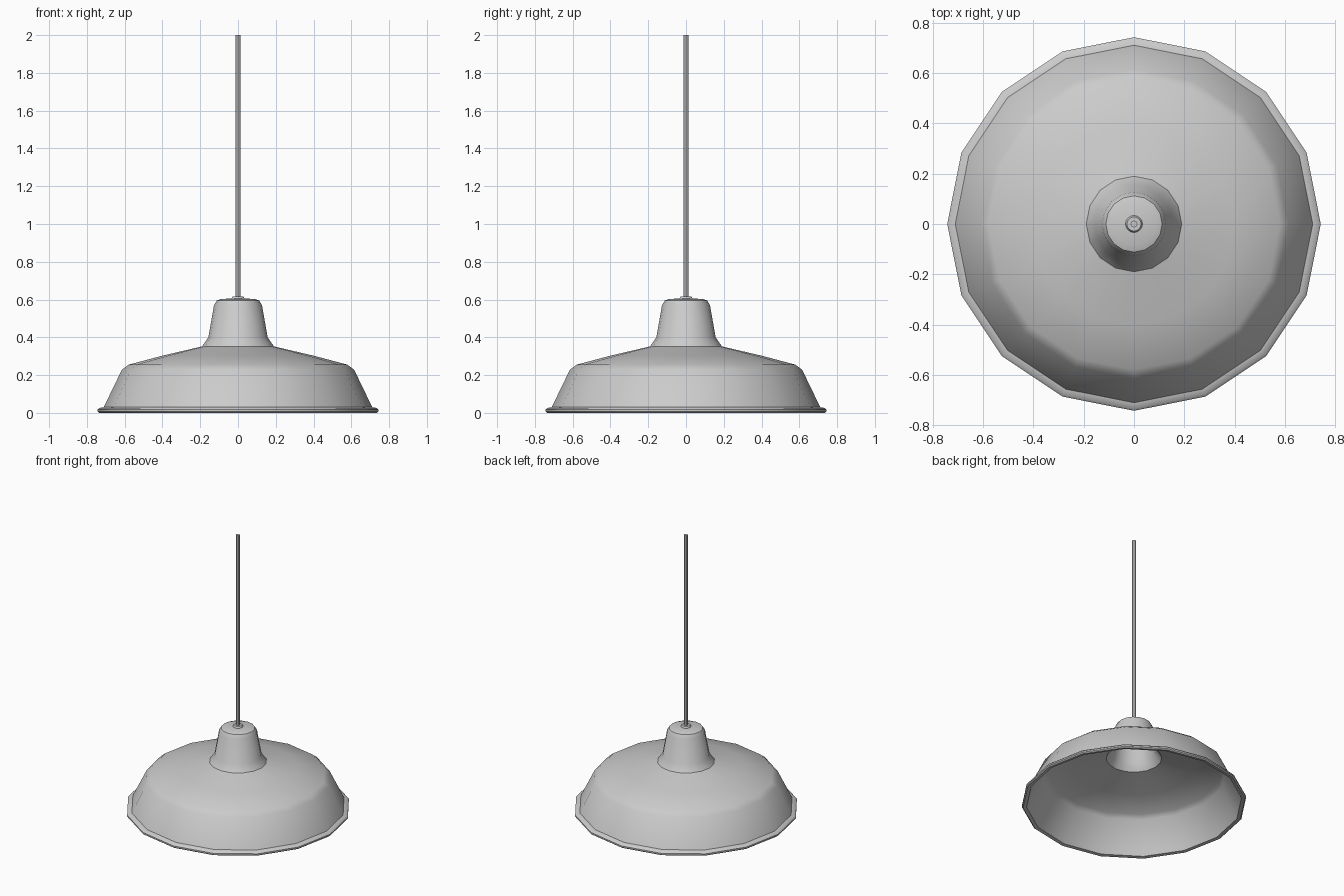
import bpy, bmesh, math

if "Cube" in bpy.data.objects:
    bpy.data.objects.remove(bpy.data.objects["Cube"])


def lathe(name, profile, sides, angle=40):
    """Revolve (radius, z) points around z; radius 0 makes a pole."""
    bm = bmesh.new()
    rings = []
    for r, z in profile:
        if r == 0:
            rings.append([bm.verts.new((0, 0, z))] * sides)
        else:
            rings.append([bm.verts.new((r * math.cos(2 * math.pi * i / sides),
                                        r * math.sin(2 * math.pi * i / sides), z))
                          for i in range(sides)])
    for a, b in zip(rings, rings[1:]):
        for i in range(sides):
            j = (i + 1) % sides
            corners = list(dict.fromkeys([a[i], a[j], b[j], b[i]]))
            bm.faces.new(corners)
    bmesh.ops.recalc_face_normals(bm, faces=bm.faces)
    mesh = bpy.data.meshes.new(name)
    bm.to_mesh(mesh)
    bm.free()
    obj = bpy.data.objects.new(name, mesh)
    bpy.context.collection.objects.link(obj)
    bpy.ops.object.select_all(action='DESELECT')
    obj.select_set(True)
    bpy.context.view_layer.objects.active = obj
    bpy.ops.object.shade_smooth_by_angle(angle=math.radians(angle))
    return obj


# Thin shade: outer skin from crown to rolled rim, then the inner skin back up
outer = [(0, 0.605), (0.085, 0.604), (0.112, 0.595), (0.127, 0.57), (0.157, 0.40),
         (0.19, 0.352), (0.40, 0.303), (0.58, 0.255), (0.615, 0.228), (0.711, 0.03)]
rim = [(0.735, 0.026), (0.743, 0.017), (0.743, 0.007), (0.735, 0.0), (0.712, 0.004)]
inner = [(0.70, 0.03), (0.606, 0.222), (0.575, 0.246), (0.40, 0.293), (0.184, 0.342),
         (0.147, 0.396), (0.118, 0.566), (0.105, 0.587), (0.08, 0.594), (0, 0.595)]
lathe("lamp_shade", outer + rim + inner, 16)

# Cord collar on the crown
lathe("cord_collar", [(0, 0.60), (0.034, 0.60), (0.034, 0.608), (0.028, 0.616),
                      (0, 0.616)], 16)

# Hanging cord
lathe("cord", [(0, 0.60), (0.014, 0.60), (0.014, 2.0), (0, 2.0)], 8)
